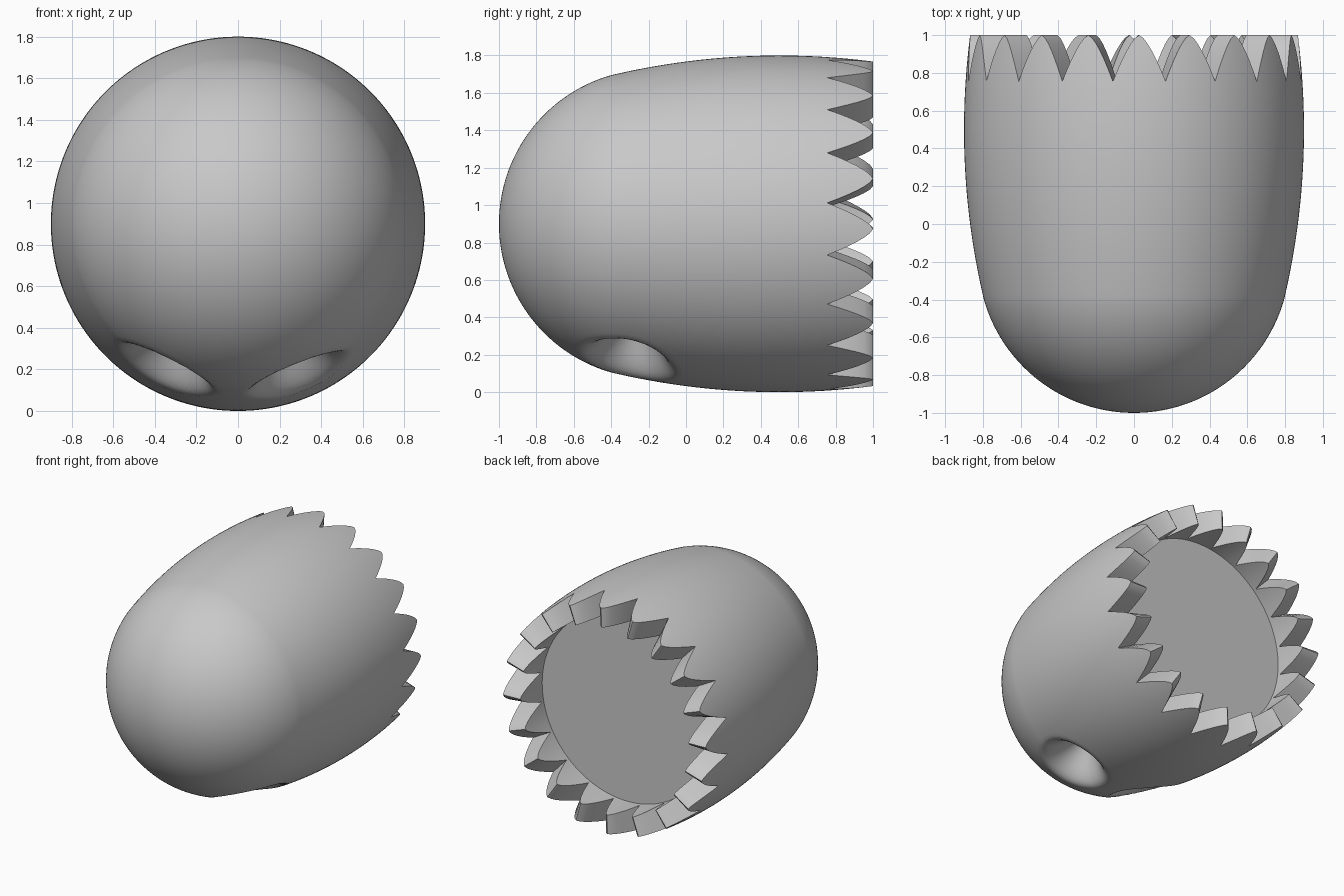
import bpy
import bmesh
import math
from mathutils import Vector

cube = bpy.data.objects.get("Cube")
if cube:
    bpy.data.objects.remove(cube)

TEETH, PER_TOOTH = 20, 12
SEGS = TEETH * PER_TOOTH
MID_Z = 0.9
PHASE = math.radians(7.2)      # angle of one notch
FLOOR_Y, INNER_R = 0.73, 0.72
SEAM_Y = -0.4                  # where the nose meets the barrel


def barrel_radius(y):
    return 0.9 - (y - 0.5) ** 2 / 7.7


# Nose ball sized to meet the barrel exactly at the seam
SEAM_R = barrel_radius(SEAM_Y)
NOSE_LEN = SEAM_Y + 1
NOSE_R = (SEAM_R ** 2 + NOSE_LEN ** 2) / (2 * NOSE_LEN)
NOSE_ANGLE = math.acos((NOSE_R - NOSE_LEN) / NOSE_R)


def rim_y(i):
    """Rounded teeth with sharp notches between them."""
    u = abs((i % PER_TOOTH) / PER_TOOTH * 2 - 1)
    return 1 - 0.245 * u ** 1.5


def on_axis(y, r, ang):
    return Vector((r * math.cos(ang), y, MID_Z + r * math.sin(ang)))


# Eye sockets: deep soft-lipped bowls on the underside, either side of the middle
def socket(deg, y=-0.31):
    ang = math.radians(-90 + deg)
    slope = (barrel_radius(y + 0.02) - barrel_radius(y - 0.02)) / 0.04
    normal = Vector((math.cos(ang), -slope, math.sin(ang))).normalized()
    return on_axis(y, barrel_radius(y), ang), normal


SOCKETS = [socket(-26.5), socket(22)]


def dented(p):
    for centre, normal in SOCKETS:
        off = p - centre
        if off.length < 0.5:
            flat = off - normal * off.dot(normal)
            q = max(0, 1 - flat.length / 0.28)
            p = p - normal * 0.27 * q * q * (3 - 2 * q)
    return p


bm = bmesh.new()
rings = []


def add_ring(y_of, r_of, dent=False):
    ring = []
    for i in range(SEGS):
        y = y_of(i)
        p = on_axis(y, r_of(y), PHASE + math.tau * i / SEGS)
        ring.append(bm.verts.new(dented(p) if dent else p))
    rings.append(ring)


# Nose and barrel
for k in range(1, 41):
    a = NOSE_ANGLE * k / 40
    add_ring(lambda i: NOSE_R - 1 - NOSE_R * math.cos(a),
             lambda y: NOSE_R * math.sin(a), True)
for k in range(1, 41):
    add_ring(lambda i: SEAM_Y + 0.9 * k / 40, barrel_radius, True)
# Toothed outer edge
for k in range(1, 9):
    add_ring(lambda i: 0.5 + (rim_y(i) - 0.5) * k / 8, barrel_radius)
# Inner wall down to the recessed floor
for k in range(4):
    add_ring(lambda i: rim_y(i) + (FLOOR_Y - rim_y(i)) * k / 3, lambda y: INNER_R)

for a_ring, b_ring in zip(rings, rings[1:]):
    for i in range(SEGS):
        j = (i + 1) % SEGS
        bm.faces.new((a_ring[i], a_ring[j], b_ring[j], b_ring[i]))
# Nose cap and flat floor
tip = bm.verts.new((0, -1, MID_Z))
for i in range(SEGS):
    bm.faces.new((tip, rings[0][(i + 1) % SEGS], rings[0][i]))
bm.faces.new(rings[-1])
bmesh.ops.recalc_face_normals(bm, faces=bm.faces)

mesh = bpy.data.meshes.new("toothed_shell")
bm.to_mesh(mesh)
bm.free()
shell = bpy.data.objects.new("toothed_shell", mesh)
bpy.context.collection.objects.link(shell)

# Single grey material
grey = bpy.data.materials.new("plain_grey")
grey.use_nodes = True
colour = (0.58, 0.58, 0.58, 1)
grey.diffuse_color = colour
for node in grey.node_tree.nodes:
    if node.type == 'BSDF_PRINCIPLED':
        node.inputs["Base Color"].default_value = colour
mesh.materials.append(grey)

bpy.ops.object.select_all(action='DESELECT')
shell.select_set(True)
bpy.context.view_layer.objects.active = shell
bpy.ops.object.shade_smooth_by_angle(angle=math.radians(35))
